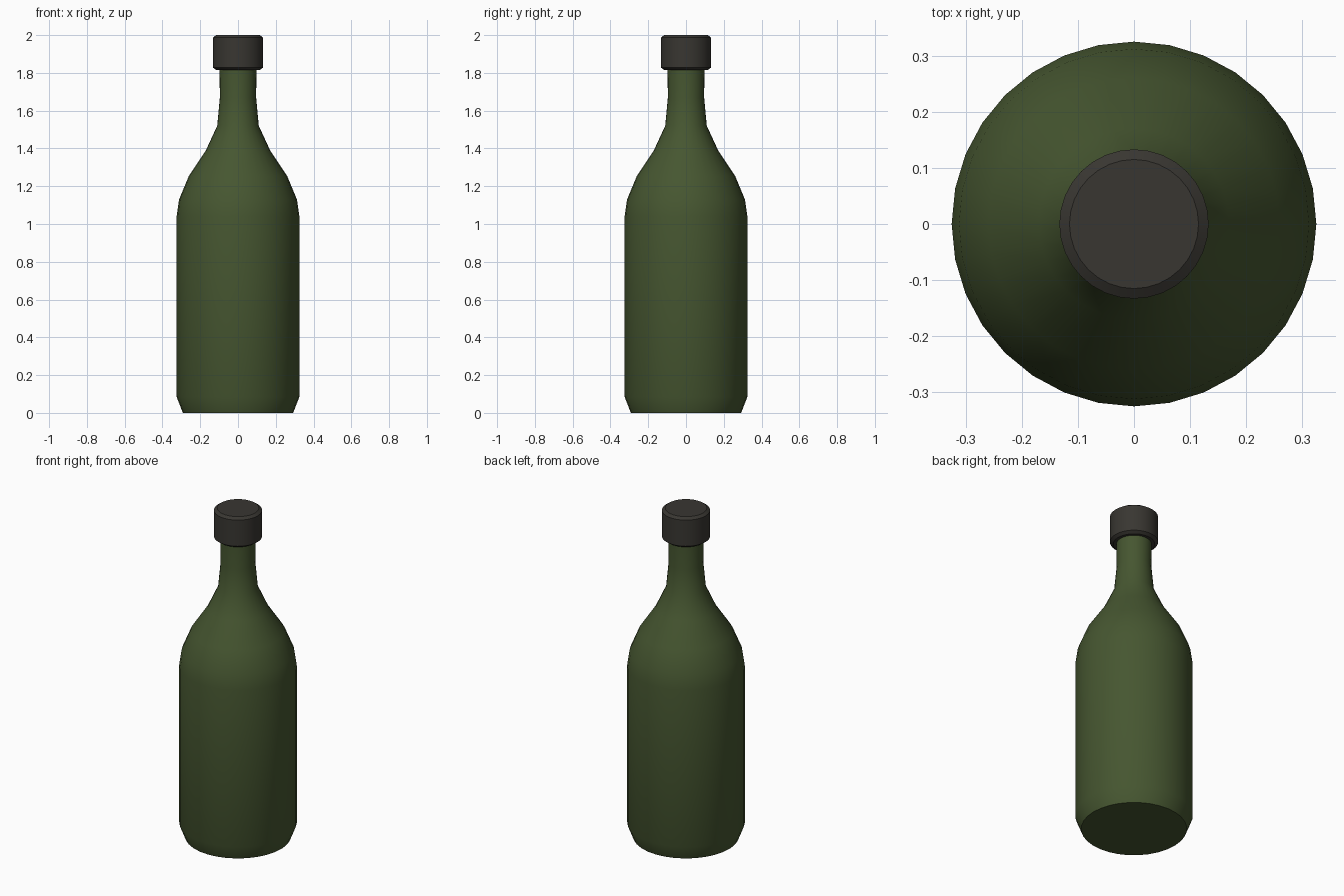
import bpy, bmesh, math

if "Cube" in bpy.data.objects:
    bpy.data.objects.remove(bpy.data.objects["Cube"])


def material(name, color):
    m = bpy.data.materials.new(name)
    m.diffuse_color = (*color, 1)
    m.use_nodes = True
    m.node_tree.nodes["Principled BSDF"].inputs["Base Color"].default_value = m.diffuse_color
    return m


def lathe(name, profile, mat, sides=32):
    """Revolve (radius, height) points about z and close both ends."""
    bm = bmesh.new()
    rings = [[bm.verts.new((r * math.cos(2 * math.pi * i / sides),
                            r * math.sin(2 * math.pi * i / sides), z))
              for i in range(sides)] for r, z in profile]
    for a, b in zip(rings, rings[1:]):
        for i in range(sides):
            j = (i + 1) % sides
            bm.faces.new((a[i], a[j], b[j], b[i]))
    bm.faces.new(rings[0][::-1])
    bm.faces.new(rings[-1])
    mesh = bpy.data.meshes.new(name)
    bm.to_mesh(mesh)
    bm.free()
    mesh.materials.append(mat)
    obj = bpy.data.objects.new(name, mesh)
    bpy.context.collection.objects.link(obj)
    bpy.ops.object.select_all(action='DESELECT')
    obj.select_set(True)
    bpy.context.view_layer.objects.active = obj
    bpy.ops.object.shade_smooth_by_angle(angle=math.radians(32))
    return obj


green = material("bottle_green", (0.061, 0.093, 0.030))
dark = material("cap_dark_grey", (0.040, 0.037, 0.031))

# Bottle body, shoulder and neck
lathe("bottle", [(0.292, 0), (0.325, 0.085), (0.325, 1.04), (0.312, 1.13),
                 (0.26, 1.255), (0.17, 1.39), (0.11, 1.52), (0.096, 1.67),
                 (0.098, 1.83)], green)

# Screw cap with chamfered rims
lathe("cap", [(0.115, 1.815), (0.133, 1.828), (0.133, 1.987), (0.115, 2.0)], dark)
